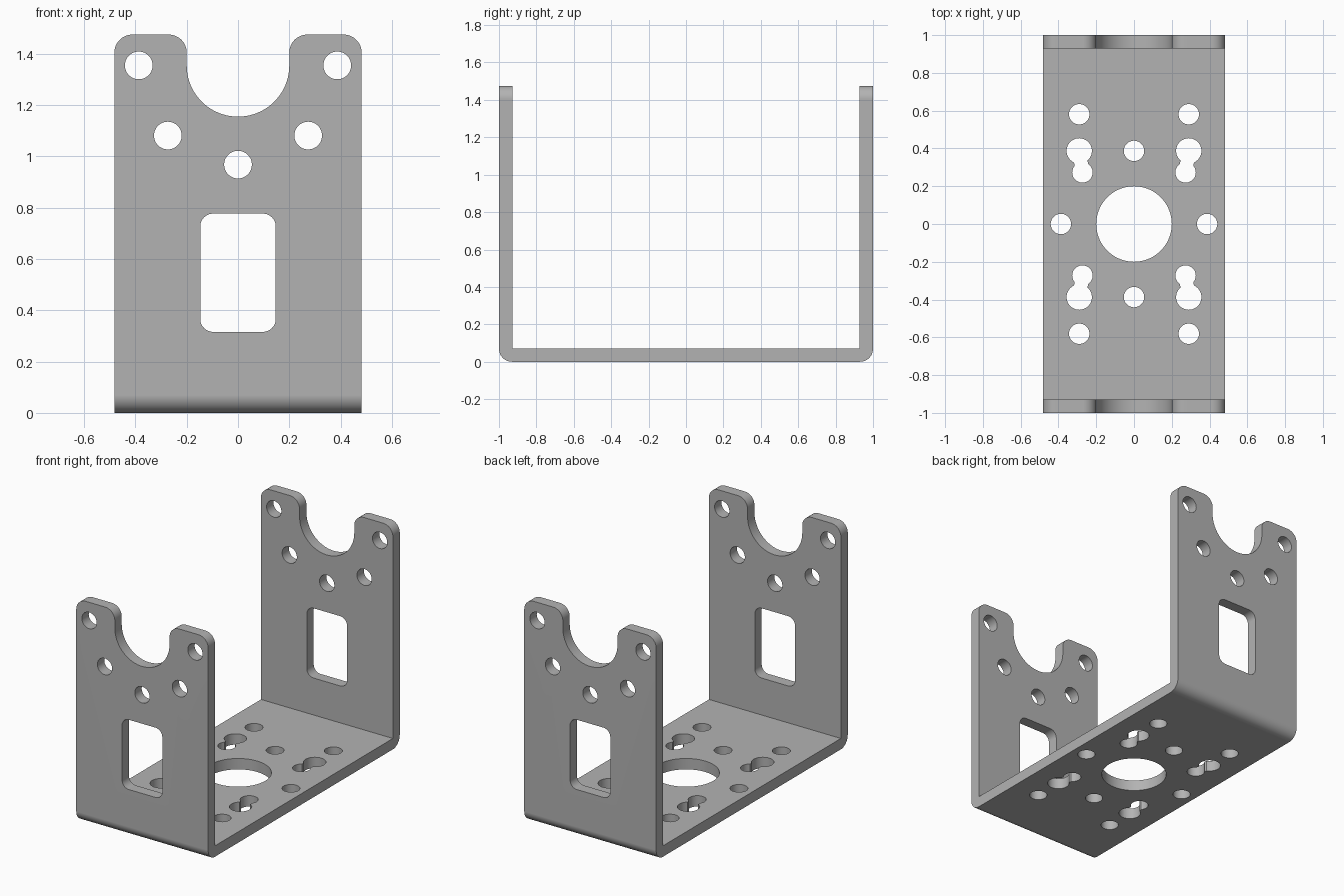
import bpy, bmesh
from math import sin, cos, pi, radians, atan2
from mathutils import Vector

if "Cube" in bpy.data.objects:
    bpy.data.objects.remove(bpy.data.objects["Cube"], do_unlink=True)

HALF_W, HEIGHT, THICK, R = 0.482, 1.475, 0.072, 0.07

steel = bpy.data.materials.new("plain grey steel")
steel.use_nodes = True
GREY = (0.45, 0.45, 0.45, 1)
steel.diffuse_color = GREY
steel.node_tree.nodes["Principled BSDF"].inputs["Base Color"].default_value = GREY


def arc(cx, cy, r, start, end, n=12):
    angles = [radians(start + (end - start) * i / n) for i in range(n + 1)]
    return [(cx + r * cos(a), cy + r * sin(a)) for a in angles]


def circle(cx, cy, r, n=48):
    return arc(cx, cy, r, 0, 360, n)[:-1]


def prism(name, points, axis, lo, hi):
    """Extrude a 2D outline along the x, y or z axis."""
    place = {"x": lambda u, v, w: (w, u, v),
             "y": lambda u, v, w: (u, w, v),
             "z": lambda u, v, w: (u, v, w)}[axis]
    bm = bmesh.new()
    face = bm.faces.new([bm.verts.new(place(u, v, lo)) for u, v in points])
    new = bmesh.ops.extrude_face_region(bm, geom=[face])["geom"]
    shift = Vector(place(0, 0, hi - lo))
    bmesh.ops.translate(bm, vec=shift, verts=[g for g in new if isinstance(g, bmesh.types.BMVert)])
    bmesh.ops.recalc_face_normals(bm, faces=bm.faces)
    mesh = bpy.data.meshes.new(name)
    bm.to_mesh(mesh)
    bm.free()
    obj = bpy.data.objects.new(name, mesh)
    bpy.context.collection.objects.link(obj)
    return obj


def cut(cutter, operation="DIFFERENCE"):
    bpy.context.view_layer.objects.active = bracket
    mod = bracket.modifiers.new("cut", "BOOLEAN")
    mod.object, mod.operation, mod.solver = cutter, operation, "EXACT"
    bpy.ops.object.modifier_apply(modifier=mod.name)
    bpy.data.objects.remove(cutter, do_unlink=True)


# Folded U-shaped sheet, oversized until trimmed
inner, top = 1 - THICK, HEIGHT + 0.2
sheet = [(-1, top)] + arc(-1 + R, R, R, 180, 270) + arc(1 - R, R, R, 270, 360)
sheet += [(1, top), (inner, top), (inner, THICK), (-inner, THICK), (-inner, top)]
bracket = prism("u_bracket", sheet, "x", -0.7, 0.7)
bracket.data.materials.append(steel)

# Flange outline: rounded ears either side of a round cradle
CRADLE, CRADLE_Z = 0.2, 1.355
ear = arc(HALF_W - R, HEIGHT - R, R, 0, 90) + arc(CRADLE + R, HEIGHT - R, R, 90, 180)
outline = [(HALF_W, -0.2)] + ear + arc(0, CRADLE_Z, CRADLE, 0, -180, 40)
outline += [(-x, z) for x, z in reversed(ear)] + [(-HALF_W, -0.2)]
cut(prism("outline_trim", outline, "y", -1.2, 1.2), "INTERSECT")

# Bolt circle below the cradle, through both flanges
BOLT, HOLE = 0.387, 0.054
for angle in (180, 225, 270, 315, 360):
    a = radians(angle)
    cut(prism("flange_hole", circle(BOLT * cos(a), CRADLE_Z + BOLT * sin(a), HOLE), "y", -1.2, 1.2))

# Rounded window through both flanges
wx, low, high, wr = 0.147, 0.316, 0.777, 0.05
window = (arc(wx - wr, high - wr, wr, 0, 90) + arc(wr - wx, high - wr, wr, 90, 180)
          + arc(wr - wx, low + wr, wr, 180, 270) + arc(wx - wr, low + wr, wr, 270, 360))
cut(prism("window", window, "y", -1.2, 1.2))


def base_cut(points):
    cut(prism("base_hole", points, "z", -0.1, 0.2))


# Base: central opening and four bolt holes
base_cut(circle(0, 0, 0.2, 72))
for x, y in ((BOLT, 0), (-BOLT, 0), (0, BOLT), (0, -BOLT)):
    base_cut(circle(x, y, HOLE))

# Base corners: a round hole and a keyhole slot in each quadrant
for sx in (1, -1):
    for sy in (1, -1):
        base_cut(circle(sx * 0.29, sy * 0.581, HOLE))
        big = Vector((sx * 0.29, sy * BOLT))
        small = Vector((sx * 0.273, sy * 0.273))
        base_cut(circle(big.x, big.y, 0.067))
        base_cut(circle(small.x, small.y, HOLE))
        side = (big - small).orthogonal().normalized() * 0.036
        base_cut([tuple(p) for p in (big + side, big - side, small - side, small + side)])

# Smooth bends and hole walls, crisp edges
bpy.ops.object.select_all(action="DESELECT")
bracket.select_set(True)
bpy.context.view_layer.objects.active = bracket
bpy.ops.object.shade_smooth_by_angle(angle=radians(30))
weighted = bracket.modifiers.new("even shading", "WEIGHTED_NORMAL")
weighted.keep_sharp = True
